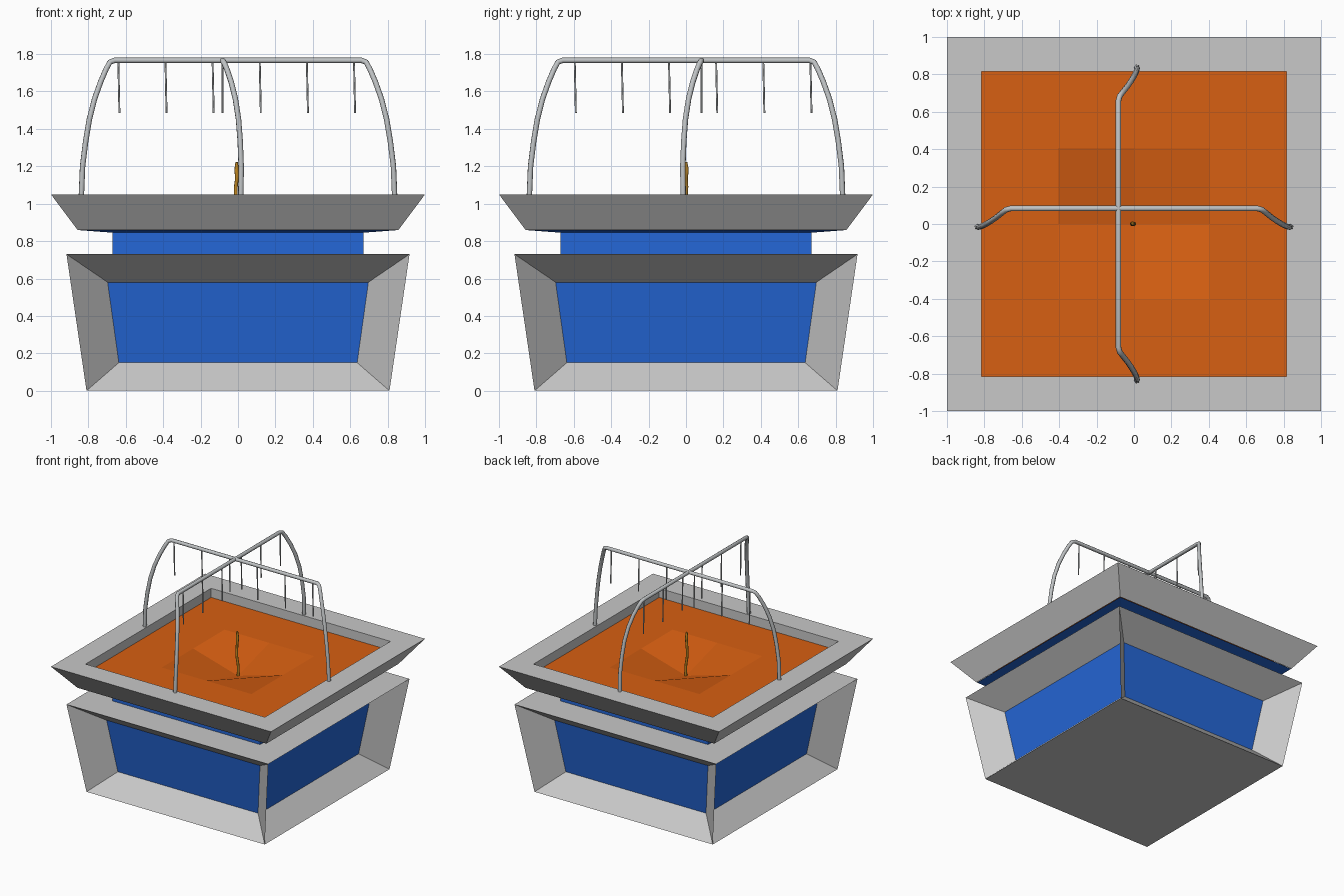
import bpy, bmesh, math
from mathutils import Matrix

cube = bpy.data.objects.get("Cube")
if cube:
    bpy.data.objects.remove(cube, do_unlink=True)


def material(name, color):
    m = bpy.data.materials.new(name)
    m.use_nodes = True
    m.diffuse_color = (*color, 1)
    m.node_tree.nodes["Principled BSDF"].inputs["Base Color"].default_value = (*color, 1)
    return m


stone = material("light grey stone", (0.58, 0.58, 0.58))
blue = material("blue panel", (0.018, 0.135, 0.68))
orange = material("orange soil", (0.68, 0.115, 0.006))
metal = material("grey metal", (0.52, 0.54, 0.55))
ochre = material("ochre stem", (0.5, 0.23, 0.015))


def finish(name, bm, mats):
    mesh = bpy.data.meshes.new(name)
    bm.to_mesh(mesh)
    bm.free()
    for m in mats:
        mesh.materials.append(m)
    ob = bpy.data.objects.new(name, mesh)
    bpy.context.collection.objects.link(ob)
    return ob


def square_loft(name, rings, mats, cap_first=False):
    """Loft concentric squares given as (half width, height)."""
    bm = bmesh.new()
    loops = [[bm.verts.new((sx * w, sy * w, z))
              for sx, sy in ((-1, -1), (1, -1), (1, 1), (-1, 1))] for w, z in rings]
    if cap_first:
        bm.faces.new(loops[0][::-1])
    for a, b in zip(loops, loops[1:]):
        for i in range(4):
            j = (i + 1) % 4
            bm.faces.new((a[i], a[j], b[j], b[i]))
    return finish(name, bm, mats)


# Base: each side slopes inward from its outer edges to a sunken panel
bm = bmesh.new()
for k in range(4):
    turn = Matrix.Rotation(k * math.pi / 2, 4, 'Z')
    outer = [(-.81, -.81, 0), (.81, -.81, 0), (.917, -.917, .73), (-.917, -.917, .73)]
    inner = [(-.637, -.65, .15), (.637, -.65, .15), (.697, -.71, .58), (-.697, -.71, .58)]
    o, n = ([bm.verts.new(turn @ Matrix.Translation(p).translation) for p in ring]
            for ring in (outer, inner))
    for i in range(4):
        j = (i + 1) % 4
        bm.faces.new((o[i], o[j], n[j], n[i]))
    bm.faces.new(n).material_index = 1
bmesh.ops.remove_doubles(bm, verts=bm.verts, dist=0.0001)
bmesh.ops.holes_fill(bm, edges=[e for e in bm.edges if e.is_boundary], sides=4)
bmesh.ops.recalc_face_normals(bm, faces=bm.faces)
finish("base", bm, [stone, blue])

# Neck and the blue underside of the tray
square_loft("neck", [(.67, .72), (.67, .845), (.855, .859)], [blue])

# Tray rim with sloping outside and straight inside wall
square_loft("tray_rim", [(.858, .86), (1, 1.05), (.815, 1.05), (.815, .93)], [stone])

# Soil sheet with a sunken middle
bm = bmesh.new()
bmesh.ops.create_grid(bm, x_segments=4, y_segments=4, size=.815)
for v in bm.verts:
    v.co.z = .86 if v.co.xy.length < .1 else .975
finish("soil", bm, [orange])


def tube(name, points, radius, mat, scales=None, spline_type='POLY'):
    """Round tube through points, turned into a smooth mesh."""
    cu = bpy.data.curves.new(name, 'CURVE')
    cu.dimensions = '3D'
    cu.bevel_depth = radius
    cu.bevel_resolution = 2
    cu.use_fill_caps = True
    s = cu.splines.new(spline_type)
    s.points.add(len(points) - 1)
    for i, p in enumerate(points):
        s.points[i].co = (*p, 1)
        s.points[i].radius = scales[i] if scales else 1
    if spline_type == 'NURBS':
        s.use_endpoint_u = True
        s.order_u = 3
    ob = bpy.data.objects.new(name, cu)
    bpy.context.collection.objects.link(ob)
    cu.materials.append(mat)
    bpy.ops.object.select_all(action='DESELECT')
    ob.select_set(True)
    bpy.context.view_layer.objects.active = ob
    bpy.ops.object.convert(target='MESH')
    ob = bpy.context.object
    bpy.ops.object.shade_smooth_by_angle(angle=math.radians(50))
    return ob


# Crossing arches: (distance along, sideways offset, height) of one leg
leg = [(.838, -.015, 1.03), (.831, -.017, 1.2), (.815, -.012, 1.33), (.795, -.003, 1.45),
       (.767, .014, 1.56), (.735, .036, 1.65), (.705, .06, 1.72), (.685, .076, 1.757),
       (.66, .083, 1.766)]
path = [(-x, y, z) for x, y, z in leg] + leg[::-1]
for name, angle, start in (("cross_arch", 0, -.637), ("long_arch", math.pi / 2, -.592)):
    turn = Matrix.Rotation(angle, 4, 'Z')
    arch = tube(name, path, .015, metal)
    arch.data.transform(turn)
    # Thin rods hanging from the beam
    for i in range(6):
        x = start + i * .252
        rod = tube(f"{name}_rod_{i + 1}", [(x - .003, .083, 1.765), (x + .003, .083, 1.485)],
                   .005, metal)
        rod.data.transform(turn)

# Crooked stem growing from the middle
tube("stem", [(0, 0, .85), (.004, .003, .93), (-.01, -.004, 1.02), (-.013, .004, 1.09),
              (-.004, -.002, 1.14), (-.008, .004, 1.18), (-.007, 0, 1.222)],
     .011, ochre, [1, .9, .9, .9, .9, 1.2, .6], 'NURBS')
